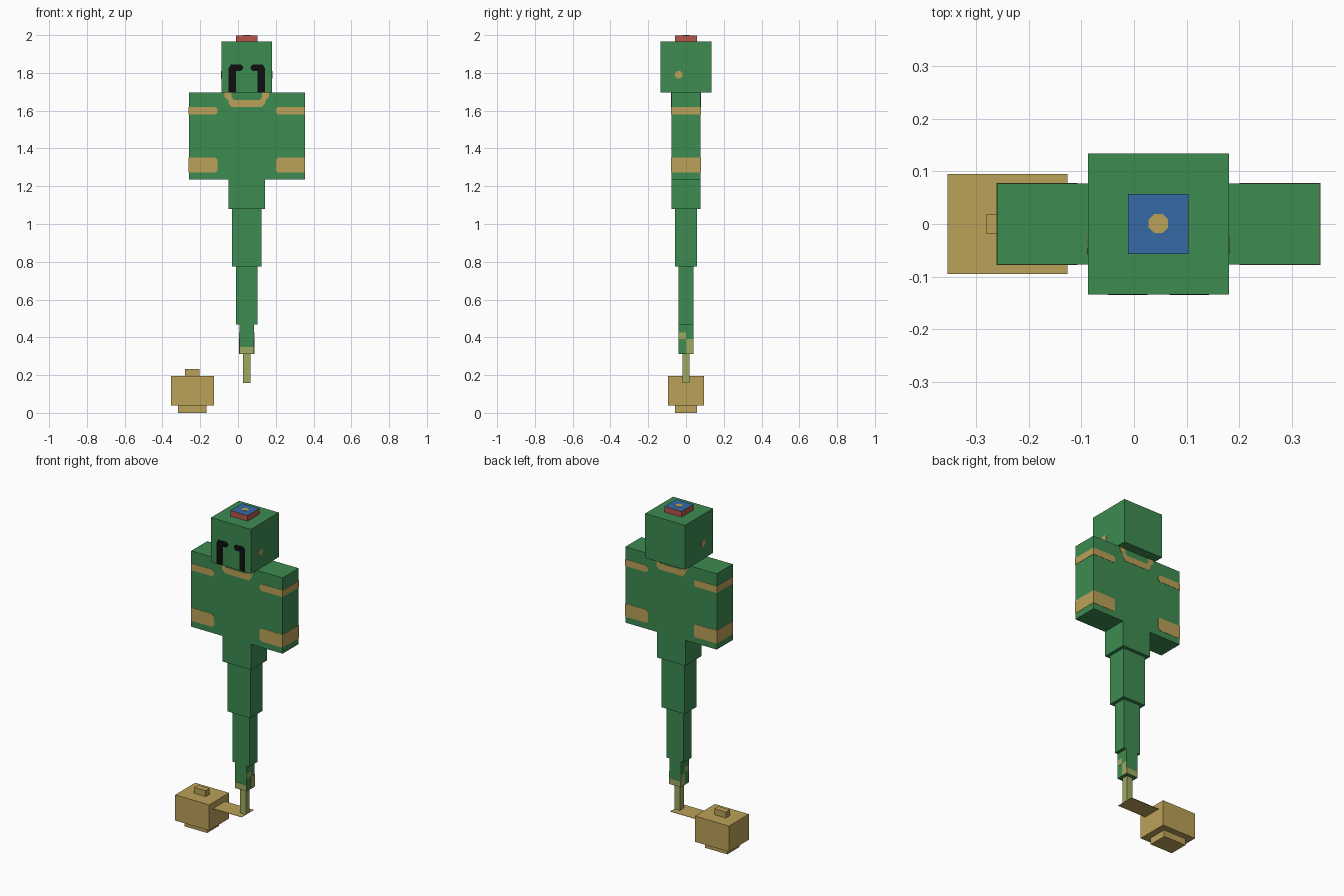
import bpy
import bmesh
import math

cube = bpy.data.objects.get("Cube")
if cube:
    bpy.data.objects.remove(cube, do_unlink=True)

CX = 0.0465   # centre line of the figure
E = 0.0015    # height of painted plates


def material(name, rgb):
    lin = [((c / 255 + 0.055) / 1.055) ** 2.4 if c > 10 else c / 255 / 12.92 for c in rgb]
    m = bpy.data.materials.new(name)
    m.use_nodes = True
    m.diffuse_color = (*lin, 1)
    bsdf = m.node_tree.nodes["Principled BSDF"]
    bsdf.inputs["Base Color"].default_value = (*lin, 1)
    bsdf.inputs["Roughness"].default_value = 0.9
    return m


GREEN = material("green", (61, 139, 81))
GOLD = material("gold", (187, 161, 88))
OLIVE = material("olive", (157, 170, 97))
BLACK = material("black", (14, 14, 16))
RED = material("red", (182, 86, 74))
BLUE = material("blue", (53, 106, 163))


def prism(name, pts, axis, lo, hi, mat):
    """Extrude a flat outline along x (y,z), y (x,z) or z (x,y)."""
    place = {"x": lambda a, b, t: (t, a, b),
             "y": lambda a, b, t: (a, t, b),
             "z": lambda a, b, t: (a, b, t)}[axis]
    bm = bmesh.new()
    face = bm.faces.new([bm.verts.new(place(a, b, lo)) for a, b in pts])
    if hi != lo:
        geom = bmesh.ops.extrude_face_region(bm, geom=[face])["geom"]
        verts = [g for g in geom if isinstance(g, bmesh.types.BMVert)]
        shift = place(0, 0, hi - lo)
        bmesh.ops.translate(bm, verts=verts, vec=shift)
    bmesh.ops.recalc_face_normals(bm, faces=bm.faces)
    me = bpy.data.meshes.new(name)
    bm.to_mesh(me)
    bm.free()
    me.materials.append(mat)
    ob = bpy.data.objects.new(name, me)
    bpy.context.collection.objects.link(ob)
    return ob


def rect(a0, a1, b0, b1):
    return [(a0, b0), (a1, b0), (a1, b1), (a0, b1)]


def box(name, cx, wx, wy, z0, z1, mat):
    """Box centred on cx with half widths wx and wy."""
    return prism(name, rect(cx - wx, cx + wx, -wy, wy), "z", z0, z1, mat)


def octagon(a, b, r):
    return [(a + r * math.cos(math.radians(22.5 + 45 * i)),
             b + r * math.sin(math.radians(22.5 + 45 * i))) for i in range(8)]


def sided(pts, s):
    """Outline measured from the centre line, flipped for s = -1."""
    return [(CX + s * a, b) for a, b in pts]


# Stacked body, tapering down to a thin tip
for name, wx, wy, z0, z1, mat in [
        ("head", 0.134, 0.134, 1.695, 1.965, GREEN),
        ("torso", 0.307, 0.077, 1.235, 1.695, GREEN),
        ("waist", 0.096, 0.077, 1.08, 1.235, GREEN),
        ("tail_upper", 0.077, 0.0575, 0.775, 1.08, GREEN),
        ("tail_middle", 0.0575, 0.0385, 0.468, 0.775, GREEN),
        ("tail_lower", 0.0385, 0.0385, 0.313, 0.468, GREEN),
        ("tail_tip", 0.019, 0.019, 0.159, 0.313, OLIVE)]:
    box(name, CX, wx, wy, z0, z1, mat)

# Cap: red sides, blue top, gold button
cap = box("cap", CX, 0.0575, 0.0575, 1.965, 1.999, RED)
cap.data.materials.append(BLUE)
for p in cap.data.polygons:
    if p.normal.z > 0.5:
        p.material_index = 1
prism("cap_button", octagon(CX, 0.001, 0.02), "z", 1.999, 2.0, GOLD)

for s, side in ((1, "left"), (-1, "right")):
    # Eye: tall stem with a hook bending inwards
    eye = [(0.058, 1.696), (0.096, 1.696), (0.096, 1.825), (0.084, 1.845),
           (0.032, 1.845), (0.021, 1.835), (0.021, 1.822), (0.032, 1.81), (0.058, 1.81)]
    prism("eye_" + side, sided(eye, s), "y", -0.134 - E, -0.133, BLACK)

    # Stud on the side of the head
    x = CX + s * 0.134
    prism("stud_" + side, octagon(-0.039, 1.79, 0.021), "x", x, x + s * E, GOLD)

    # Sleeve bands wrapping front, side and back
    for label, z0, z1 in (("upper", 1.579, 1.62), ("lower", 1.272, 1.351)):
        band = [(0.307 + E, z0), (0.307 + E, z1), (0.165, z1), (0.154, z1 - 0.012),
                (0.154, z0 + 0.012), (0.165, z0)]
        prism(f"{label}_band_{side}", sided(band, s), "y", -0.077 - E, 0.077 + E, GOLD)

    # Olive patches on the sides of the lower tail
    x = CX + s * 0.0385
    for label, y0, y1, z0, z1 in (("front", -0.0385, 0, 0.39, 0.425),
                                  ("back", 0, 0.0385, 0.313, 0.39)):
        prism(f"tail_patch_{label}_{side}", rect(y0, y1, z0, z1), "x", x, x + s * E, OLIVE)

for s, side in ((-1, "front"), (1, "back")):
    # Collar: a shallow U below the neck
    outer = [(0.117, 1.695), (0.117, 1.672), (0.098, 1.655), (0.098, 1.64), (0.08, 1.62)]
    inner = [(0.08, 1.695), (0.08, 1.672), (0.07, 1.657)]
    half = outer + [(-a, b) for a, b in reversed(outer)]
    half += [(-a, b) for a, b in inner] + list(reversed(inner))
    prism("collar_" + side, sided(half, 1), "y", s * 0.077, s * (0.077 + E), GOLD)

    # Olive hem of the lower tail
    prism("tail_hem_" + side, rect(CX - 0.0385, CX + 0.0385, 0.313, 0.35), "y",
          s * 0.0385, s * (0.0385 + E), OLIVE)

# Lantern hanging beside the tip, joined by a thin flat arm
box("lantern_body", -0.241, 0.114, 0.0955, 0.04, 0.196, GOLD)
box("lantern_base", -0.2425, 0.0755, 0.0575, 0.0, 0.04, GOLD)
box("lantern_knob", -0.2425, 0.0385, 0.019, 0.196, 0.232, GOLD)
prism("lantern_arm", rect(-0.13, 0.065, -0.0575, 0.0575), "z", 0.157, 0.159, GOLD)
